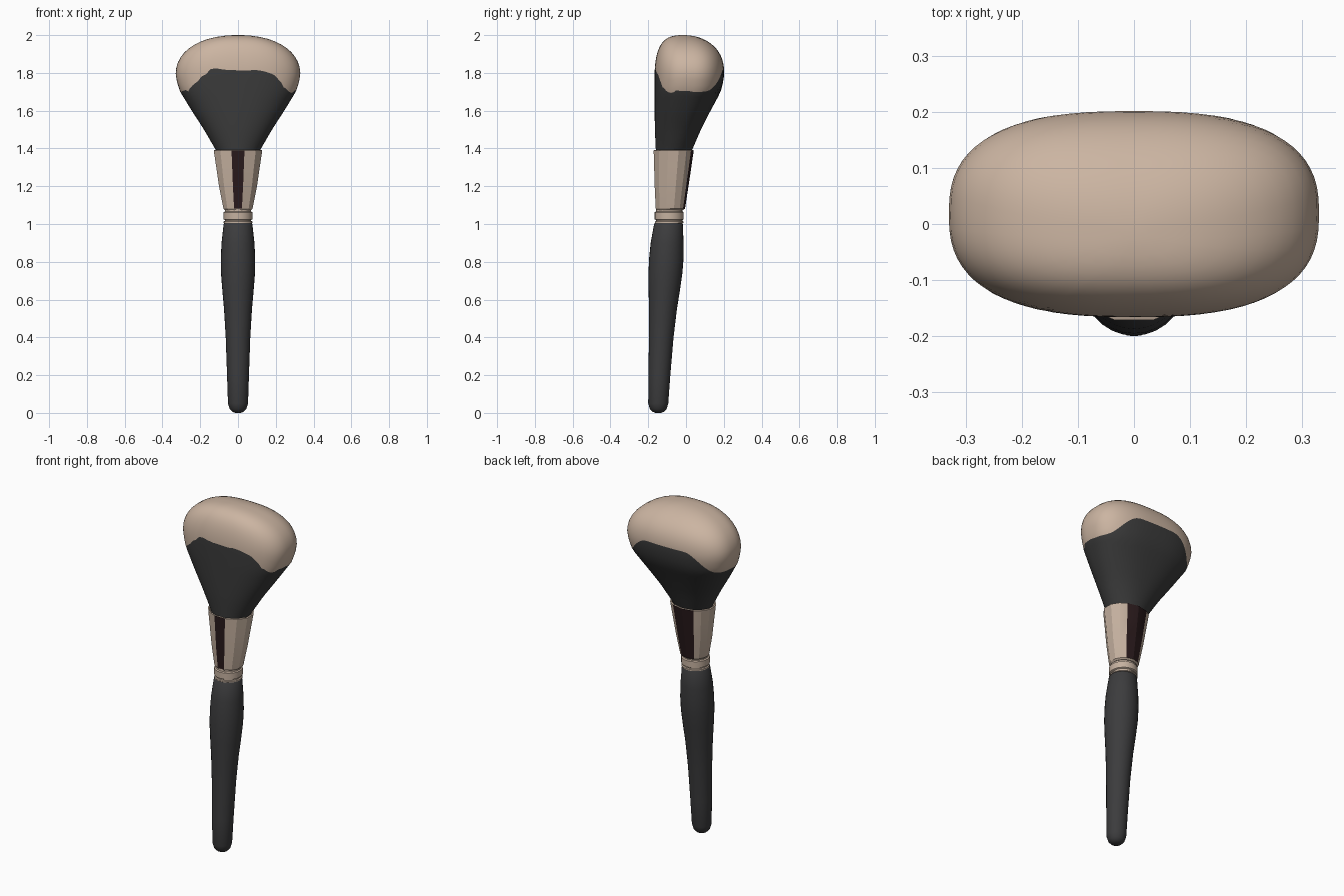
import bpy, bmesh, math, random

random.seed(4)
if "Cube" in bpy.data.objects:
    bpy.data.objects.remove(bpy.data.objects["Cube"], do_unlink=True)


def material(name, rgb):
    m = bpy.data.materials.new(name)
    m.use_nodes = True
    m.diffuse_color = (*rgb, 1)
    bsdf = m.node_tree.nodes["Principled BSDF"]
    bsdf.inputs["Base Color"].default_value = (*rgb, 1)
    bsdf.inputs["Roughness"].default_value = 0.6
    return m


charcoal = material("charcoal", (0.045, 0.045, 0.047))
soft_black = material("bristle black", (0.043, 0.043, 0.043))
beige = material("bristle beige", (0.60, 0.46, 0.36))
metal = material("rose metal", (0.56, 0.44, 0.35))
maroon = material("dark maroon", (0.022, 0.010, 0.011))


def loft(name, rings, mats, paint=None, crease=40):
    """Skin a list of rings of points, cap both ends and shade."""
    bm = bmesh.new()
    loops = [[bm.verts.new(p) for p in ring] for ring in rings]
    n = len(loops[0])
    for i in range(len(loops) - 1):
        a, b = loops[i], loops[i + 1]
        for j in range(n):
            k = (j + 1) % n
            f = bm.faces.new((a[j], a[k], b[k], b[j]))
            f.material_index = paint(i, j) if paint else 0
    bm.faces.new(loops[0][::-1])
    top = bm.faces.new(loops[-1])
    top.material_index = len(mats) - 1 if paint is None else paint(len(loops) - 1, 0)
    bmesh.ops.recalc_face_normals(bm, faces=bm.faces)
    me = bpy.data.meshes.new(name)
    bm.to_mesh(me)
    bm.free()
    ob = bpy.data.objects.new(name, me)
    bpy.context.collection.objects.link(ob)
    for m in mats:
        me.materials.append(m)
    bpy.ops.object.select_all(action="DESELECT")
    ob.select_set(True)
    bpy.context.view_layer.objects.active = ob
    bpy.ops.object.shade_smooth_by_angle(angle=math.radians(crease))
    return ob


def ellipse(z, cy, rx, ry, angles):
    # Angles are measured from the front, towards +x
    return [(rx * math.sin(a), cy - ry * math.cos(a), z) for a in angles]


def even(n):
    return [2 * math.pi * i / n for i in range(n)]


# Handle: slightly leaning, swelling near the top, rounded foot
handle = [(0, -.147, .015), (.006, -.147, .030), (.02, -.147, .044), (.05, -.147, .053),
          (.2, -.141, .058), (.4, -.131, .065), (.55, -.122, .074), (.65, -.115, .083),
          (.74, -.109, .090), (.82, -.104, .091), (.9, -.100, .087), (1.0, -.093, .076),
          (1.008, -.092, .070)]
loft("handle", [ellipse(z, y, r, r, even(28)) for z, y, r in handle], [charcoal])

# Collar: lip, band and groove between handle and ferrule
collar = [(1.003, .068), (1.006, .076), (1.013, .076), (1.016, .070), (1.021, .070),
          (1.025, .077), (1.062, .077), (1.066, .070), (1.085, .069)]
loft("collar", [ellipse(z, -.089, r, r, even(24)) for z, r in collar], [metal])

# Ferrule: faceted flaring cup, maroon stripe on the front and a wider one on the back
half = [15, 45, 75, 105, 130, 150]
degrees = half + [180] + [360 - d for d in reversed(half)]
angles = [math.radians(d) for d in degrees]
ferrule = [(1.074, -.086, .072, .072), (1.082, -.084, .080, .079), (1.2, -.078, .104, .091),
           (1.3, -.072, .119, .100), (1.39, -.067, .133, .108), (1.392, -.067, .125, .102),
           (1.38, -.067, .118, .096)]


def stripes(i, j):
    if not 1 <= i <= 3:
        return 0
    start = degrees[j]
    return 1 if start in (150, 180, 345) else 0


loft("ferrule", [ellipse(*r, angles) for r in ferrule], [metal, maroon], stripes, 22)

# Bristle head: flaring body below, domed tip above, rounded-box section
BODY = [(1.375, -.067, .108, .092), (1.5, -.043, .18, .122), (1.6, -.018, .245, .148),
        (1.7, .009, .306, .175), (1.75, .015, .323, .181), (1.79, .018, .33, .184)]


def section(z):
    """Centre y, half width and half depth of the head at a height."""
    if z >= 1.79:
        u = min(1, (z - 1.79) / .21)
        return (.018 - .035 * u ** 3, .33 * (1 - u ** 2.2) ** (1 / 2.2),
                .184 * (1 - u ** 2.4) ** (1 / 2.4))
    for a, b in zip(BODY, BODY[1:]):
        if z <= b[0]:
            t = (z - a[0]) / (b[0] - a[0])
            return tuple(p + t * (q - p) for p, q in zip(a[1:], b[1:]))


def head_point(z, a):
    cy, rx, ry = section(z)
    e = 2 / (2 + .6 * min(1, max(0, (z - 1.4) / .3)))
    s, c = math.sin(a), math.cos(a)
    return (rx * math.copysign(abs(s) ** e, s), cy - ry * math.copysign(abs(c) ** e, c), z)


SIDES = 72
LOW, HIGH = 12, 14
border = []
for a in even(SIDES):
    x = abs(head_point(1.76, a)[0])
    t = min(1, max(0, (.31 - x) / .19))
    ragged = random.uniform(-.008, .008) if math.cos(a) > 0 else 0
    border.append(1.70 + .118 * t * t * (3 - 2 * t) + ragged)

head = []
for i in range(LOW + 1):
    head.append([head_point(1.375 + (b - 1.375) * i / LOW, a)
                 for a, b in zip(even(SIDES), border)])
for i in range(1, HIGH + 1):
    rise = math.sin(math.pi / 2 * i / (HIGH + .4))
    head.append([head_point(b + (2 - b) * rise, a) for a, b in zip(even(SIDES), border)])
# Level the crown so that the cap is flat
head[-1] = [(x, y, 2.0) for x, y, z in head[-1]]
loft("bristle_head", head, [soft_black, beige], lambda i, j: int(i >= LOW), 60)
